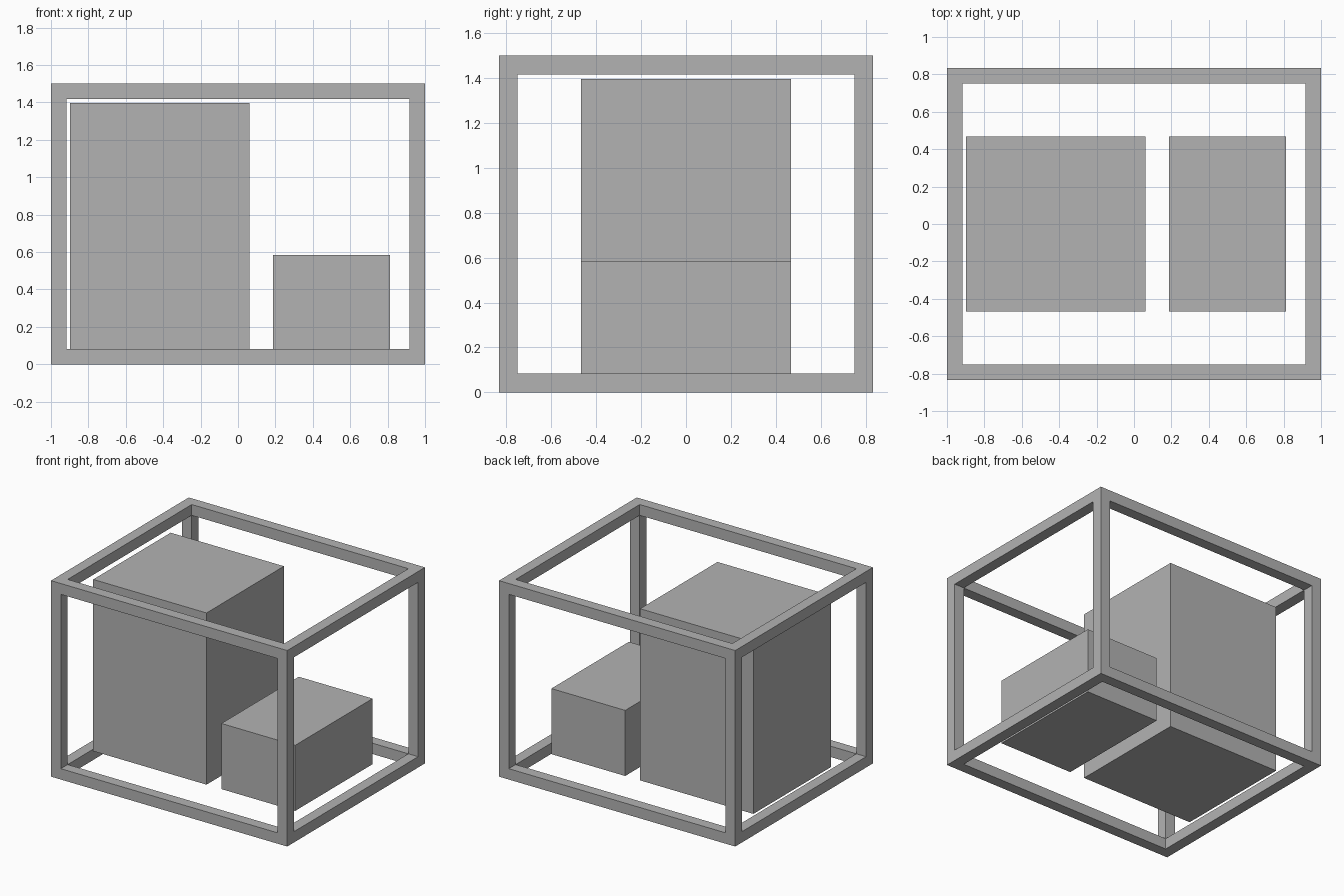
import bpy
import bmesh
from mathutils import Vector

old = bpy.data.objects.get("Cube")
if old:
    bpy.data.objects.remove(old, do_unlink=True)

grey = bpy.data.materials.new("mid grey")
grey.use_nodes = True
grey.diffuse_color = (0.45, 0.45, 0.45, 1)
grey.node_tree.nodes["Principled BSDF"].inputs["Base Color"].default_value = grey.diffuse_color


def box_mesh(low, high):
    """Axis-aligned box between two corners."""
    low, high = Vector(low), Vector(high)
    bm = bmesh.new()
    bmesh.ops.create_cube(bm, size=1)
    bmesh.ops.scale(bm, vec=high - low, verts=bm.verts)
    bmesh.ops.translate(bm, vec=(low + high) / 2, verts=bm.verts)
    bm.normal_update()
    return bm


def finish(name, bm):
    mesh = bpy.data.meshes.new(name)
    bm.to_mesh(mesh)
    bm.free()
    mesh.materials.append(grey)
    obj = bpy.data.objects.new(name, mesh)
    bpy.context.collection.objects.link(obj)


BEAM = 0.083

# Open frame: inset every side, push the openings inwards and weld them
frame = box_mesh((-1, -0.833, 0), (1, 0.833, 1.5))
panels = list(frame.faces)
bmesh.ops.inset_individual(frame, faces=panels, thickness=BEAM, use_even_offset=True)
frame.normal_update()
pushed = bmesh.ops.extrude_discrete_faces(frame, faces=panels)["faces"]
for face in pushed:
    bmesh.ops.translate(frame, vec=-face.normal * BEAM, verts=face.verts)
bmesh.ops.delete(frame, geom=pushed, context="FACES_ONLY")
bmesh.ops.remove_doubles(frame, verts=frame.verts, dist=0.001)
# Merge the mitred corners into flat sides
bmesh.ops.recalc_face_normals(frame, faces=frame.faces)
finish("open_frame", frame)

# Blocks standing level with the top of the lower rails
finish("tall_block", box_mesh((-0.898, -0.468, BEAM), (0.061, 0.468, 1.397)))
finish("short_block", box_mesh((0.187, -0.468, BEAM), (0.812, 0.468, 0.585)))
